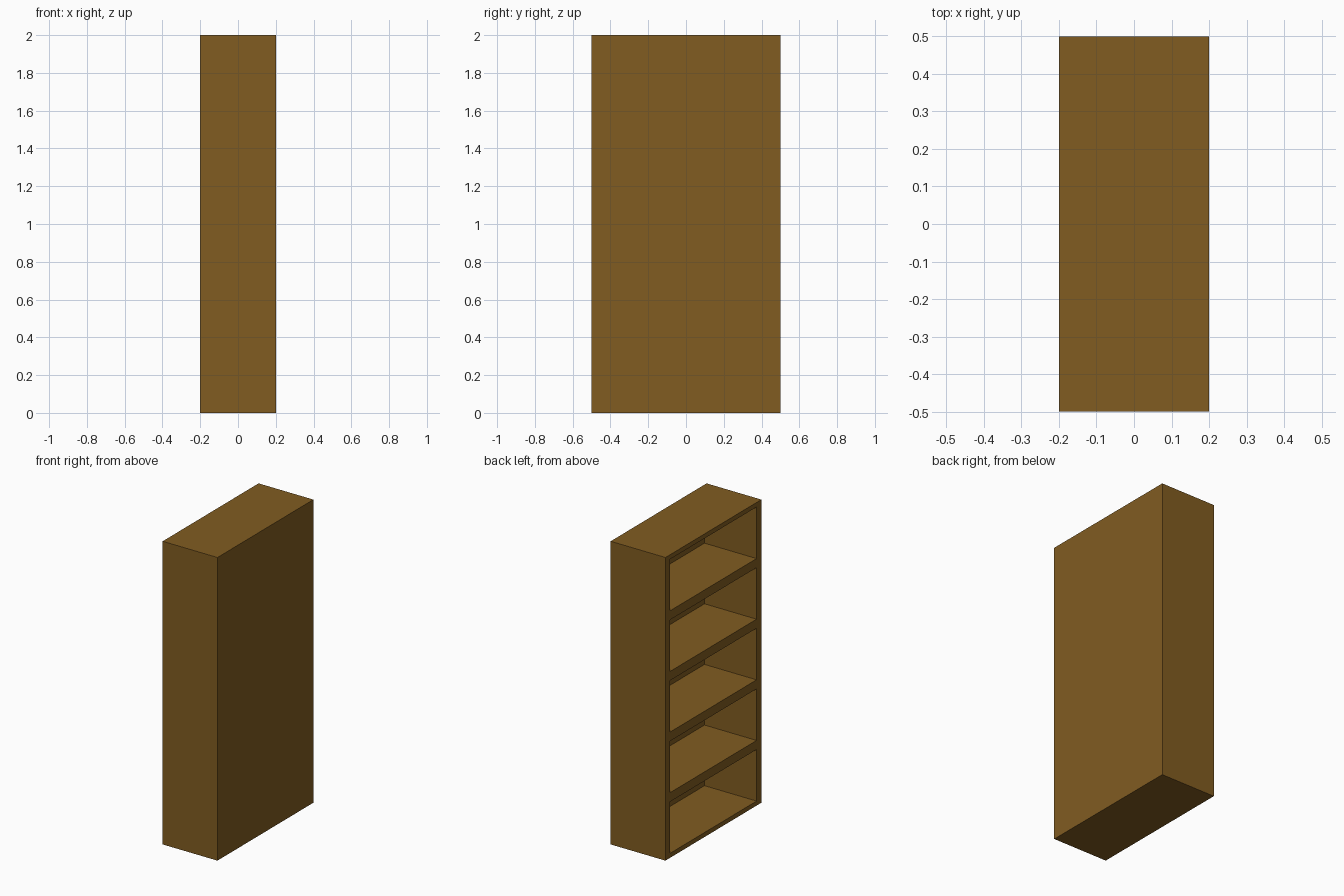
import bpy

if "Cube" in bpy.data.objects:
    bpy.data.objects.remove(bpy.data.objects["Cube"])

W, D, H = 1.0, 0.4, 2.0      # width (y), depth (x), height (z)
SIDE, BACK, EDGE, SHELF = 0.05, 0.02, 0.03, 0.06

wood = bpy.data.materials.new("brown wood")
wood.diffuse_color = (0.220, 0.107, 0.0152, 1)
wood.use_nodes = True
wood.node_tree.nodes["Principled BSDF"].inputs["Base Color"].default_value = wood.diffuse_color


def board(name, lo, hi):
    """Box spanning two opposite corners."""
    bpy.ops.mesh.primitive_cube_add(size=1, location=[(a + b) / 2 for a, b in zip(lo, hi)])
    ob = bpy.context.object
    ob.name = name
    ob.scale = [b - a for a, b in zip(lo, hi)]
    bpy.ops.object.transform_apply(location=False, rotation=False, scale=True)
    ob.data.materials.append(wood)
    return ob


x0, x1 = -D / 2, D / 2       # the open side faces -x
inner_y = W / 2 - SIDE

# Upright sides
board("side_panel_a", (x0, -W / 2, 0), (x1, -inner_y, H))
board("side_panel_b", (x0, inner_y, 0), (x1, W / 2, H))

# Bottom and top boards
board("bottom_board", (x0, -inner_y, 0), (x1, inner_y, EDGE))
board("top_board", (x0, -inner_y, H - EDGE), (x1, inner_y, H))

# Closed back
board("back_panel", (x1 - BACK, -inner_y, EDGE), (x1, inner_y, H - EDGE))

# Four evenly spaced shelves
for i in range(1, 5):
    z = H * i / 5
    board(f"shelf_{i}", (x0, -inner_y, z - SHELF / 2), (x1 - BACK, inner_y, z + SHELF / 2))
